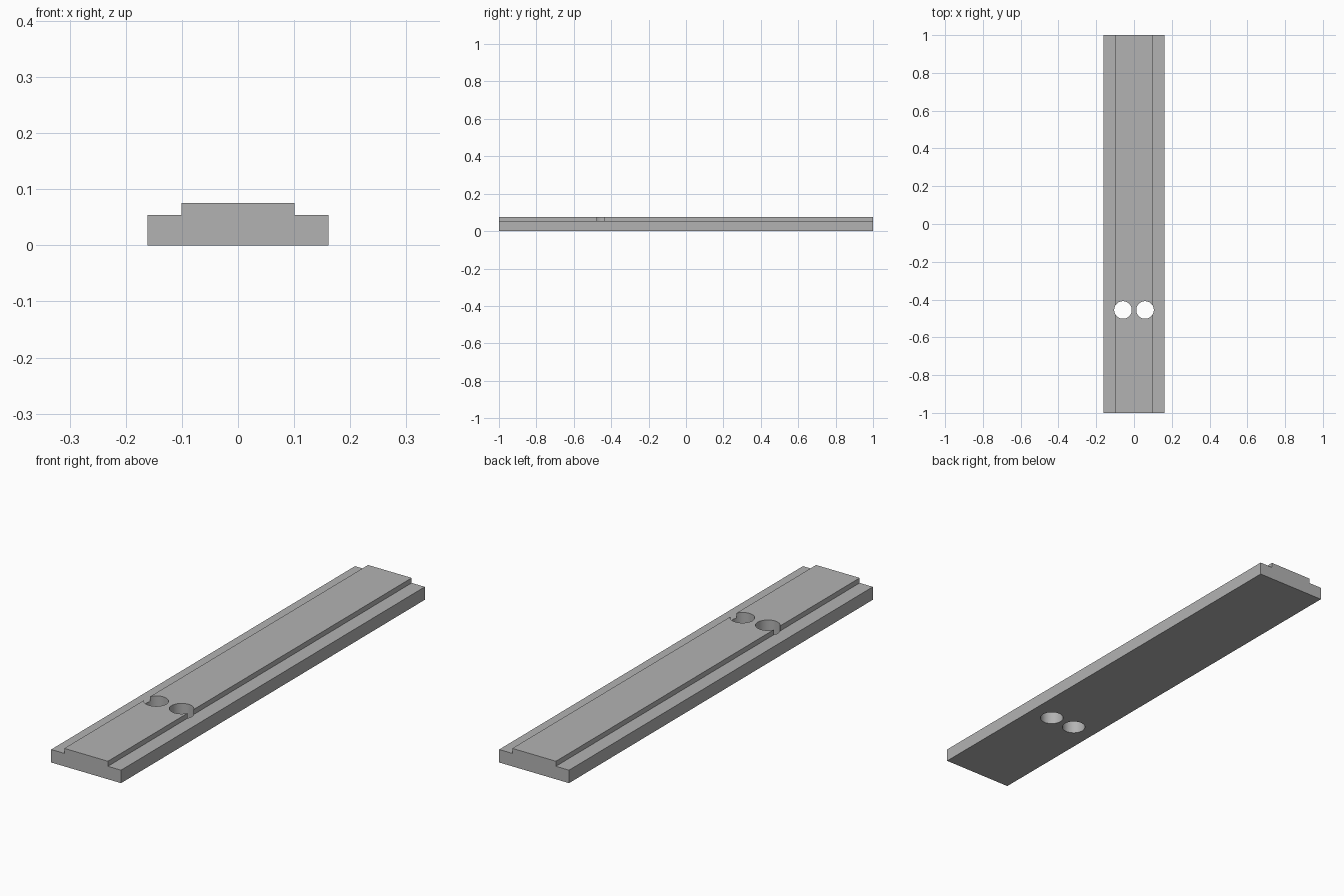
import bpy, bmesh

if "Cube" in bpy.data.objects:
    bpy.data.objects.remove(bpy.data.objects["Cube"])

# Single grey material
grey = bpy.data.materials.new("plain grey")
grey.diffuse_color = (0.45, 0.45, 0.45, 1)
grey.use_nodes = True
grey.node_tree.nodes["Principled BSDF"].inputs["Base Color"].default_value = grey.diffuse_color

# Dimensions
HALF_LEN, HALF_W, RIB_W = 1.0, 0.161, 0.1005
STEP_Z, TOP_Z = 0.054, 0.075
HOLE_X, HOLE_Y, HOLE_R = 0.0585, -0.455, 0.0465

# Stepped cross-section, mirrored about x = 0 and extruded along the length
right = [(HALF_W, 0), (HALF_W, STEP_Z), (RIB_W, STEP_Z), (RIB_W, TOP_Z)]
section = right + [(-x, z) for x, z in reversed(right)]

bm = bmesh.new()
front = bm.faces.new([bm.verts.new((x, -HALF_LEN, z)) for x, z in section])
ext = bmesh.ops.extrude_face_region(bm, geom=[front])
moved = [v for v in ext["geom"] if isinstance(v, bmesh.types.BMVert)]
bmesh.ops.translate(bm, vec=(0, 2 * HALF_LEN, 0), verts=moved)
bmesh.ops.recalc_face_normals(bm, faces=bm.faces)
mesh = bpy.data.meshes.new("stepped_bar")
bm.to_mesh(mesh)
bm.free()
bar = bpy.data.objects.new("stepped_bar", mesh)
bpy.context.collection.objects.link(bar)
mesh.materials.append(grey)

# Pair of through holes that break through the raised rib's sides
for side, name in ((-1, "left"), (1, "right")):
    bpy.ops.mesh.primitive_cylinder_add(vertices=64, radius=HOLE_R, depth=0.3,
                                        location=(side * HOLE_X, HOLE_Y, 0.04))
    cutter = bpy.context.object
    cutter.name = name + "_hole_cutter"
    cutter.data.materials.append(grey)
    cutter.hide_render = True
    cutter.hide_set(True)
    cut = bar.modifiers.new(name + "_hole", "BOOLEAN")
    cut.operation = "DIFFERENCE"
    cut.solver = "EXACT"
    cut.object = cutter

# Apply the cuts, then shade the hole walls smooth
bpy.context.view_layer.update()
cut_mesh = bpy.data.meshes.new_from_object(
    bar.evaluated_get(bpy.context.evaluated_depsgraph_get()))
bar.modifiers.clear()
bar.data = cut_mesh
for ob in [o for o in bpy.data.objects if o.name.endswith("_cutter")]:
    bpy.data.objects.remove(ob)
bpy.ops.object.select_all(action="DESELECT")
bar.select_set(True)
bpy.context.view_layer.objects.active = bar
bpy.ops.object.shade_smooth_by_angle()
